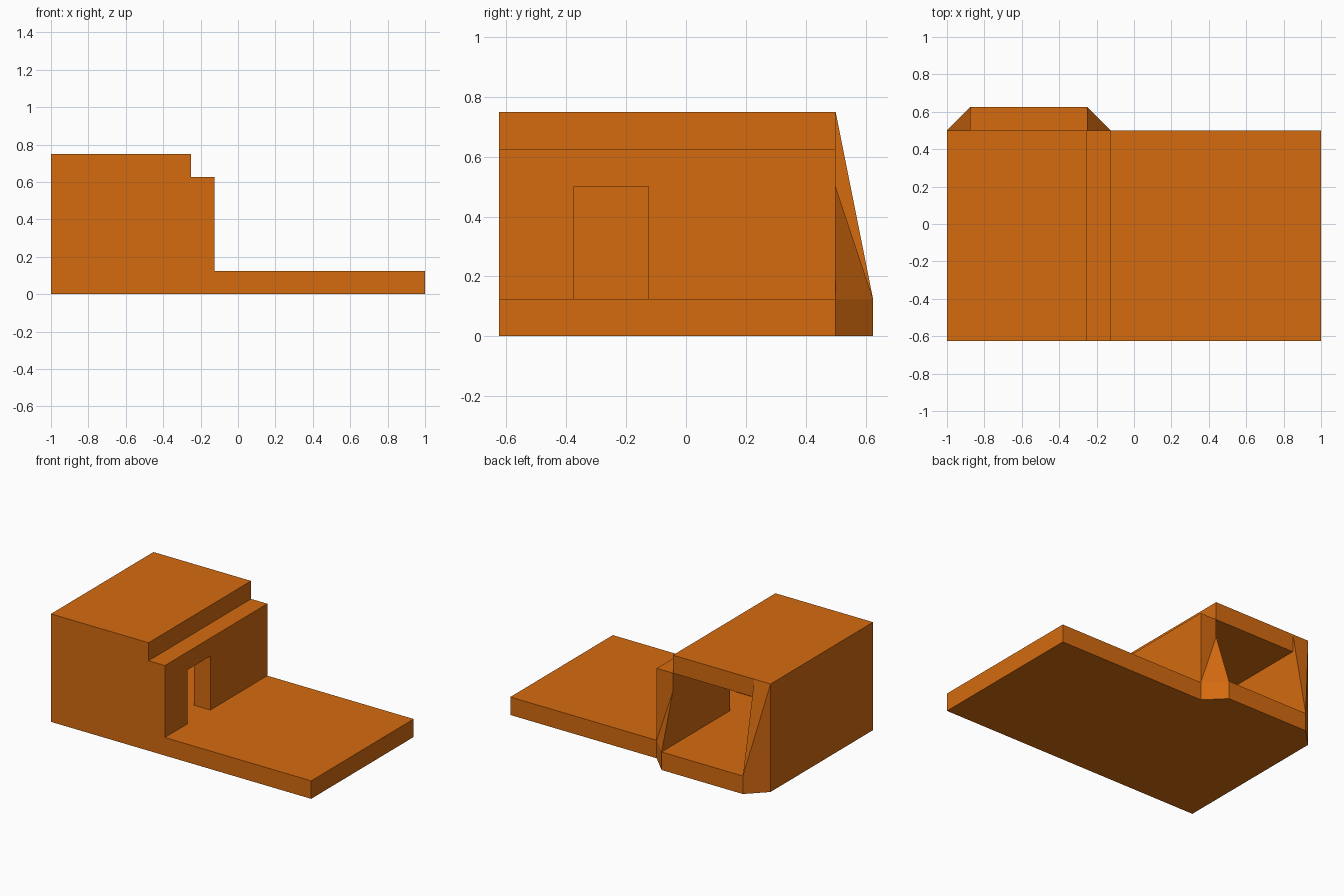
import bpy, bmesh

if "Cube" in bpy.data.objects:
    bpy.data.objects.remove(bpy.data.objects["Cube"])

orange = bpy.data.materials.new("orange")
orange.diffuse_color = (0.66, 0.145, 0.005, 1)
orange.use_nodes = True
orange.node_tree.nodes["Principled BSDF"].inputs["Base Color"].default_value = orange.diffuse_color


def add_object(name, bm):
    bmesh.ops.recalc_face_normals(bm, faces=bm.faces[:])
    mesh = bpy.data.meshes.new(name)
    bm.to_mesh(mesh)
    bm.free()
    mesh.materials.append(orange)
    obj = bpy.data.objects.new(name, mesh)
    bpy.context.collection.objects.link(obj)
    return obj


def box(name, lo, hi):
    bm = bmesh.new()
    bmesh.ops.create_cube(bm, size=1)
    for v in bm.verts:
        v.co = [lo[i] if v.co[i] < 0 else hi[i] for i in range(3)]
    return add_object(name, bm)


def extrude_profile(name, points, y0, y1):
    bm = bmesh.new()
    face = bm.faces.new([bm.verts.new((x, y0, z)) for x, z in points])
    out = bmesh.ops.extrude_face_region(bm, geom=[face])
    for v in out["geom"]:
        if isinstance(v, bmesh.types.BMVert):
            v.co.y = y1
    return add_object(name, bm)


def hull(name, points):
    bm = bmesh.new()
    for p in points:
        bm.verts.new(p)
    bmesh.ops.convex_hull(bm, input=bm.verts[:])
    bmesh.ops.dissolve_limit(bm, angle_limit=0.01, verts=bm.verts[:], edges=bm.edges[:])
    return add_object(name, bm)


def cut(target, cutter):
    mod = target.modifiers.new(cutter.name, "BOOLEAN")
    mod.operation = "DIFFERENCE"
    mod.solver = "EXACT"
    mod.object = cutter
    bpy.context.view_layer.objects.active = target
    bpy.ops.object.modifier_apply(modifier=mod.name)
    bpy.data.objects.remove(cutter)


# Floor slab with stepped block
body = extrude_profile("building_body", [
    (-1, 0), (1, 0), (1, 0.125), (-0.125, 0.125),
    (-0.125, 0.625), (-0.25, 0.625), (-0.25, 0.75), (-1, 0.75)], -0.625, 0.5)

# Room open to the back, and side doorway
cut(body, box("room_cutter", (-0.875, -0.5, 0.125), (-0.25, 0.7, 0.625)))
cut(body, box("door_cutter", (-0.3, -0.375, 0.125), (-0.05, -0.125, 0.5)))

# Sill that carries the floor out past the back opening
box("back_sill", (-0.875, 0.5, 0), (-0.25, 0.625, 0.125))

# Tapered buttresses on either side of the opening
hull("left_buttress", [
    (-1, 0.5, 0), (-0.875, 0.5, 0), (-0.875, 0.625, 0),
    (-0.875, 0.625, 0.125), (-1, 0.5, 0.75), (-0.875, 0.5, 0.75)])
hull("right_buttress", [
    (-0.125, 0.5, 0), (-0.25, 0.5, 0), (-0.25, 0.625, 0),
    (-0.25, 0.625, 0.125), (-0.125, 0.5, 0.125), (-0.25, 0.5, 0.5)])
